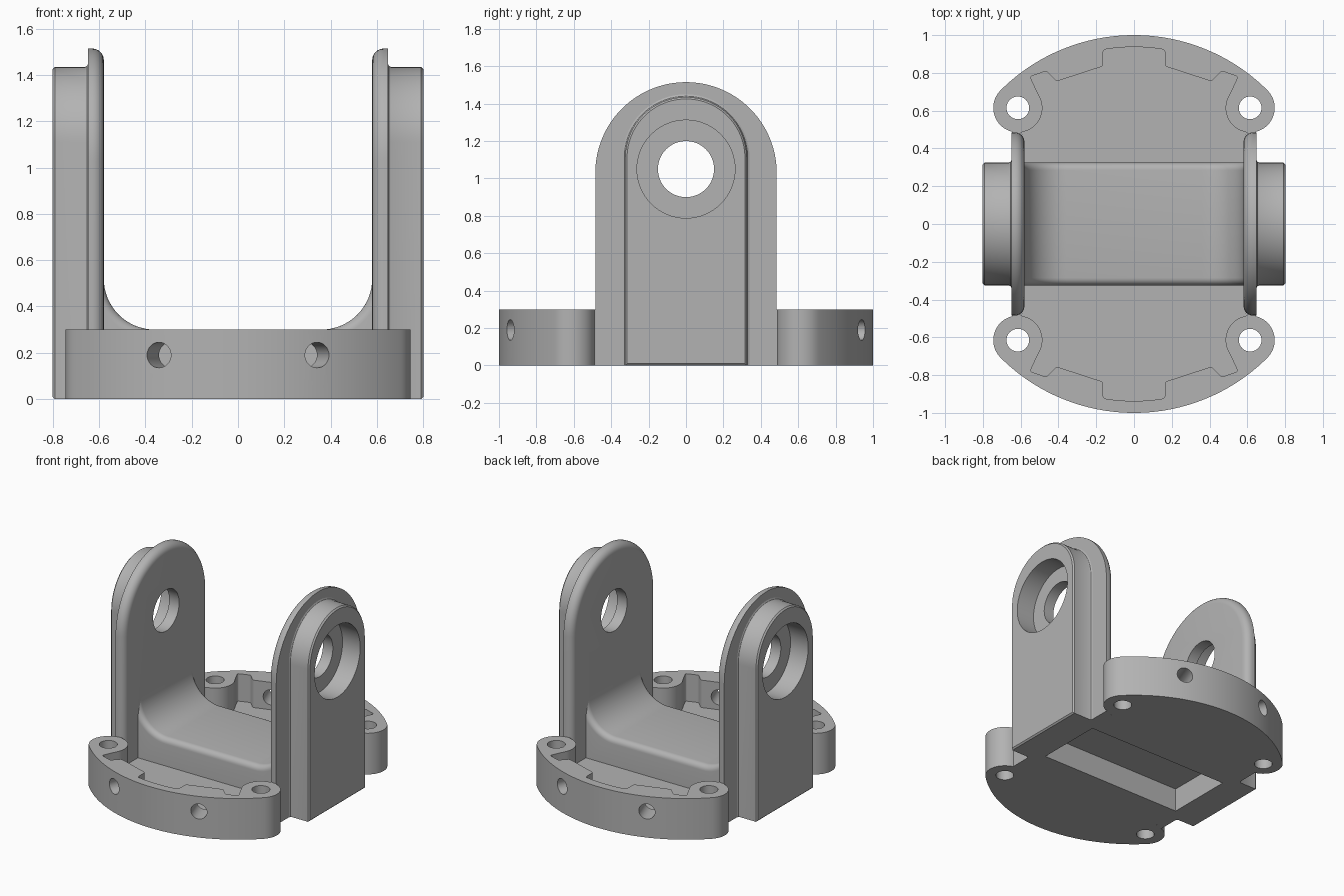
import bpy, bmesh, math
from mathutils import Matrix, Vector

if "Cube" in bpy.data.objects:
    bpy.data.objects.remove(bpy.data.objects["Cube"])

grey = bpy.data.materials.new("cast grey")
grey.diffuse_color = (0.45, 0.45, 0.45, 1)
grey.use_nodes = True
grey.node_tree.nodes["Principled BSDF"].inputs["Base Color"].default_value = grey.diffuse_color


def finish(name, bm):
    bmesh.ops.recalc_face_normals(bm, faces=bm.faces)
    me = bpy.data.meshes.new(name)
    bm.to_mesh(me)
    bm.free()
    ob = bpy.data.objects.new(name, me)
    bpy.context.collection.objects.link(ob)
    me.materials.append(grey)
    return ob


def loft(name, rings):
    """Closed solid through rings of equal point count."""
    bm = bmesh.new()
    vs = [[bm.verts.new(p) for p in r] for r in rings]
    for a, b in zip(vs, vs[1:]):
        for i in range(len(a)):
            j = (i + 1) % len(a)
            bm.faces.new((a[i], a[j], b[j], b[i]))
    bm.faces.new(vs[0])
    bm.faces.new(vs[-1])
    return finish(name, bm)


def prism(name, outline, z0, z1, corner=0.0):
    bm = bmesh.new()
    f = bm.faces.new([bm.verts.new((x, y, z0)) for x, y in outline])
    top = bmesh.ops.extrude_face_region(bm, geom=[f])["geom"]
    bmesh.ops.translate(bm, verts=[v for v in top if isinstance(v, bmesh.types.BMVert)], vec=(0, 0, z1 - z0))
    bmesh.ops.recalc_face_normals(bm, faces=bm.faces)
    if corner:
        es = [e for e in bm.edges if abs(e.verts[0].co.z - e.verts[1].co.z) > 0.01
              and e.calc_face_angle() > math.radians(30)]
        bmesh.ops.bevel(bm, geom=es, offset=corner, segments=4, profile=0.5, affect='EDGES', clamp_overlap=True)
    return finish(name, bm)


def cylinder(name, centre, axis, r, length, r2=None):
    bm = bmesh.new()
    rot = Vector(axis).to_track_quat('Z', 'Y').to_matrix().to_4x4()
    bmesh.ops.create_cone(bm, cap_ends=True, segments=64, radius1=r, radius2=r2 or r, depth=length,
                          matrix=Matrix.Translation(centre) @ rot)
    return finish(name, bm)


def combine(ob, others, op='DIFFERENCE'):
    for o in others:
        m = ob.modifiers.new(op.lower(), 'BOOLEAN')
        m.operation, m.solver, m.object = op, 'EXACT', o
        bpy.context.view_layer.update()
        me = bpy.data.meshes.new_from_object(ob.evaluated_get(bpy.context.evaluated_depsgraph_get()))
        ob.modifiers.clear()
        ob.data = me
    return ob


def arc(cx, cy, r, a0, a1, n):
    return [(cx + r * math.cos(math.radians(a0 + (a1 - a0) * i / n)),
             cy + r * math.sin(math.radians(a0 + (a1 - a0) * i / n))) for i in range(n + 1)]


def four_way(q):
    """Mirror a quarter outline running from the +y axis to the +x side."""
    right = q + [(x, -y) for x, y in reversed(q)]
    full = right + [(-x, y) for x, y in reversed(right)]
    out = []
    for p in full:
        if not out or math.dist(p, out[-1]) > 1e-5:
            out.append(p)
    if math.dist(out[0], out[-1]) < 1e-5:
        out.pop()
    return out


def arch(x, half, cz, inset=0.0, bottom=0.0):
    pts = arc(0, cz, half - inset, 0, 180, 48)
    return [(x, y, z) for y, z in pts] + [(x, -(half - inset), bottom), (x, half - inset, bottom)]


C = 0.615
parts, cutters = [], []

# base with rounded bolt lugs
outline = four_way(arc(0, 0, 1, 90, 45, 32) + arc(C, C, 0.13, 45, -76, 24)[1:] + [(0.64, 0.47), (0.59, 0.47)])
base = prism("base", outline, 0, 0.3)
parts.append(base)

# stepped hollow inside the rim, open toward the arms
hollow = four_way(arc(0, 0, 0.937, 90, 80, 6) + [(0.165, 0.835), (0.41, 0.755), (0.465, 0.81), (0.55, 0.78), (0.52, 0.715)]
                  + arc(C, C, 0.13, 150, 262, 16) + [(0.61, 0.47)])
well = prism("hollow_cutter", hollow, 0.1, 0.4, 0.018)
underside = loft("underside_cutter", [[(sx, sy, z) for sx, sy in ((-.57, -.245), (.57, -.245), (.57, .245), (-.57, .245))]
                                      for z in (-0.1, 0.17)])
cutters += [well, underside]
base_cuts = [well, underside]
for sx in (-1, 1):
    for sy in (-1, 1):
        base_cuts.append(cylinder("bolt_cutter", (sx * C, sy * C, 0.15), (0, 0, 1), 0.06, 0.5))
        a = math.radians(20)
        d = (sx * math.sin(a), sy * math.cos(a), 0)
        base_cuts.append(cylinder("side_screw_cutter", (d[0] * 0.95, d[1] * 0.95, 0.19), d, 0.055, 0.3))
cutters += base_cuts[2:]
combine(base, base_cuts)

# curved saddle bridging the two arms, with rounded long edges
def saddle_ring(y, d):
    r = 0.22 + d
    curve = arc(0.36, 0.52, r, 0, -90, 16)
    return [(x, y, z) for x, z in curve] + [(-x, y, z) for x, z in reversed(curve)] + [(-0.6, y, 0.05), (0.6, y, 0.05)]


R = 0.04
prof = [(0.325 - R + R * math.sin(t), R - R * math.cos(t)) for t in [i * math.pi / 12 for i in range(7)]]
saddle = loft("saddle", [saddle_ring(-y, d) for y, d in reversed(prof)] + [saddle_ring(y, d) for y, d in prof])
parts.append(combine(saddle, [underside]))

# upright arms: rounded inner flange plus outer bearing housing
for s, side in ((1, "right"), (-1, "left")):
    r = 0.05
    rings = [arch(s * (0.58 + r - r * math.sin(t)), 0.485, 1.03, r - r * math.cos(t))
             for t in [i * math.pi / 12 for i in range(6, -1, -1)]]
    flange = loft(side + "_flange", rings + [arch(s * 0.648, 0.485, 1.03)])
    housing = loft(side + "_bearing_housing",
                   [arch(s * 0.62, 0.34, 1.11), arch(s * 0.648, 0.34, 1.11), arch(s * 0.653, 0.33, 1.11),
                    arch(s * 0.662, 0.325, 1.11), arch(s * 0.792, 0.325, 1.11), arch(s * 0.802, 0.315, 1.11, 0, 0.01)])
    bore = cylinder("bore_cutter", (s * 0.7, 0, 1.05), (1, 0, 0), 0.15, 0.6)
    seat = cylinder("seat_cutter", (s * 0.76, 0, 1.05), (1, 0, 0), 0.262, 0.2)
    cutters += [bore, seat]
    for part in (flange, housing):
        parts.append(combine(part, [bore, seat]))

for c in cutters:
    bpy.data.objects.remove(c)

# smooth curved faces, keep machined edges sharp
bpy.ops.object.select_all(action='DESELECT')
for p in parts:
    p.select_set(True)
bpy.context.view_layer.objects.active = parts[0]
bpy.ops.object.shade_smooth_by_angle(angle=math.radians(30))
